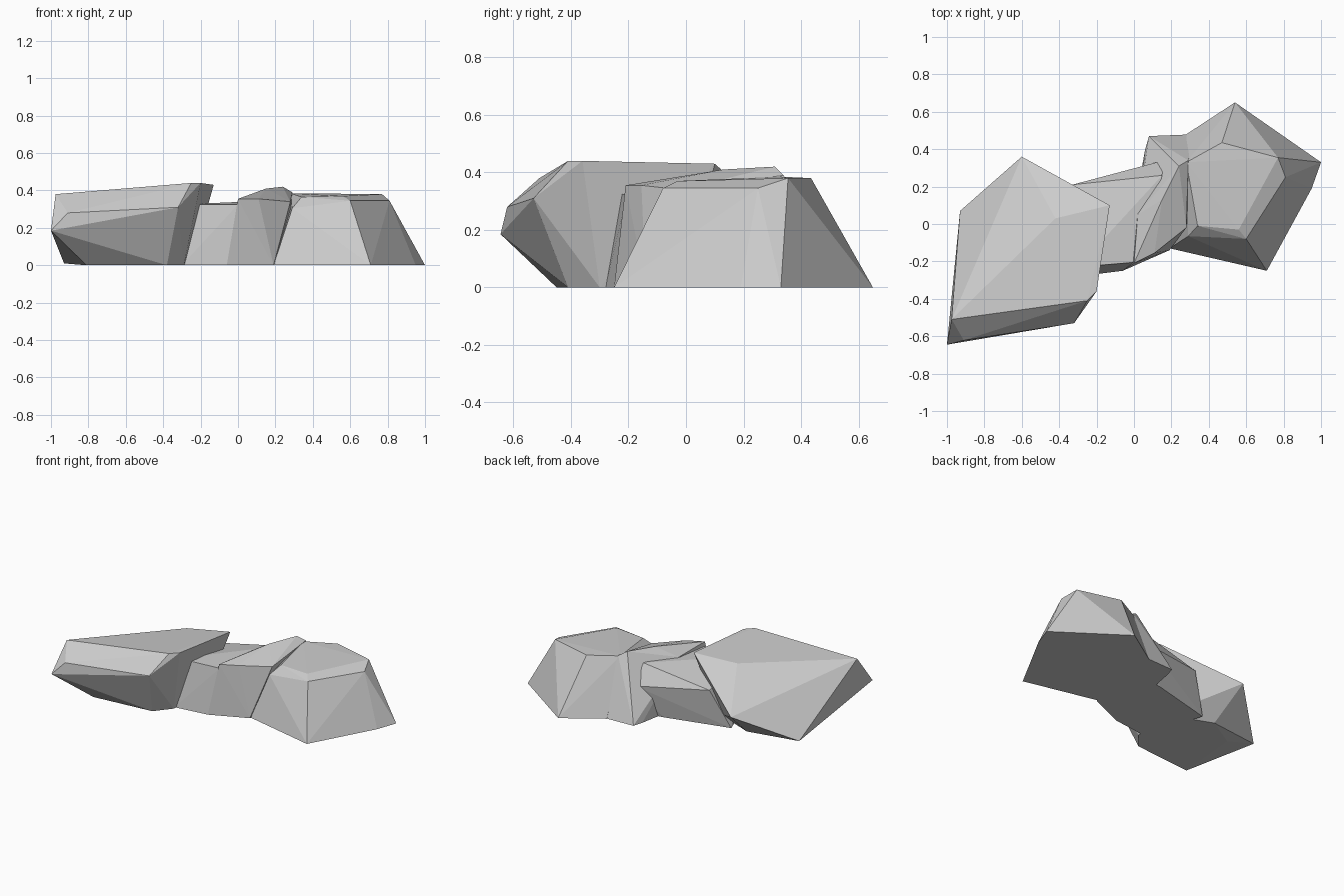
import bpy, bmesh


def rock(name, base, upper):
    """Faceted boulder: convex hull of a ground outline and upper corner points."""
    bm = bmesh.new()
    for x, y in base:
        bm.verts.new((x, y, 0))
    for p in upper:
        bm.verts.new(p)
    hull = bmesh.ops.convex_hull(bm, input=bm.verts)
    spare = {v for v in hull["geom_interior"] + hull["geom_unused"]
             if isinstance(v, bmesh.types.BMVert)}
    bmesh.ops.delete(bm, geom=list(spare), context='VERTS')
    bmesh.ops.dissolve_limit(bm, angle_limit=0.03, verts=bm.verts, edges=bm.edges)
    bmesh.ops.recalc_face_normals(bm, faces=bm.faces)
    mesh = bpy.data.meshes.new(name)
    bm.to_mesh(mesh)
    bm.free()
    ob = bpy.data.objects.new(name, mesh)
    bpy.context.collection.objects.link(ob)
    return ob


# Large overhanging slab on the left
rock("left_slab",
     [(-.77, .0), (-.81, -.45), (-.38, -.41), (-.29, -.30), (-.25, .0), (-.56, .125)],
     [(-1, -.645, .185), (-.91, -.622, .28), (-.32, -.53, .31), (-.975, -.51, .38),
      (-.25, -.41, .44), (-.20, -.36, .44), (-.13, .10, .43), (-.42, .03, .405),
      (-.60, .36, .20), (-.93, .07, .01)])

# Low rock filling the gap
rock("middle_rock",
     [(-.30, -.28), (-.06, -.25), (.05, -.20), (.10, .27), (.0, .255), (-.45, .14)],
     [(-.30, -.23, .325), (0, -.205, .325), (.10, 0, .325), (.16, .34, .21),
      (-.07, .10, .31), (.15, .26, .345), (-.33, .21, .26)])

# Ridged rock joining the middle to the right
rock("ridge_rock",
     [(-.06, -.25), (.19, -.14), (.33, .48), (.08, .47), (.06, .40)],
     [(0, -.21, .355), (.11, -.155, .355), (.28, -.02, .34), (.24, .31, .42),
      (.15, .13, .41), (.02, .05, .34), (.29, .34, .39)])

# Flat-topped boulder on the right
rock("right_boulder",
     [(.19, -.13), (.71, -.25), (.95, .19), (1, .33), (.54, .65), (.28, .48)],
     [(.29, -.065, .305), (.60, -.08, .345), (.56, -.03, .37), (.34, -.01, .365),
      (.28, .33, .385), (.47, .435, .38), (.77, .355, .38), (.81, .25, .345)])
